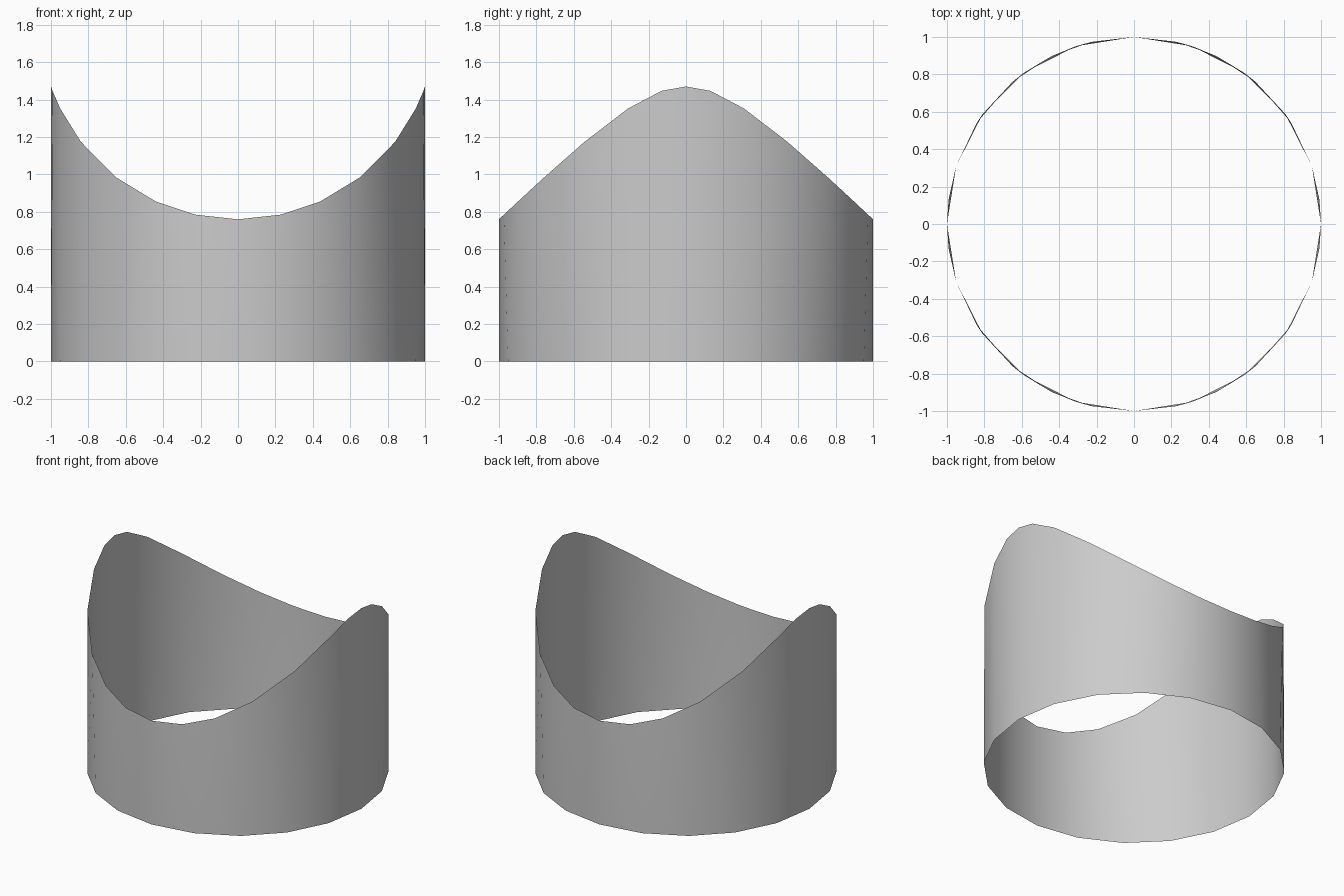
import bpy
import bmesh
from math import sin, cos, pi, asin, sqrt, radians

cube = bpy.data.objects.get("Cube")
if cube:
    bpy.data.objects.remove(cube, do_unlink=True)

SADDLE_R = 1.059    # radius of the crosswise curve that shapes the rim
LOW_RIM = 0.76      # rim height at the front and back

# Plain grey material
mat = bpy.data.materials.new("plain_grey")
mat.use_nodes = True
grey = (0.6, 0.6, 0.6, 1.0)
mat.diffuse_color = grey
mat.node_tree.nodes["Principled BSDF"].inputs["Base Color"].default_value = grey


def rim_height(x):
    return LOW_RIM + SADDLE_R - sqrt(SADDLE_R ** 2 - x * x)


def full_turn(quarter):
    """Mirror the angles of one quarter (0 to 90 degrees) around the circle."""
    half = quarter + [pi - a for a in reversed(quarter[:-1])]
    return half + [2 * pi - a for a in reversed(half[1:-1])]


# Angles start at the front (-y) and run towards +x
base_angles = full_turn([radians(18 * i) for i in range(6)])
rim_quarter = [asin(x) for x in (0, 0.228, 0.44, 0.65, 0.84, 0.951)]
rim_angles = full_turn(rim_quarter + [radians(82.5), pi / 2])

# Open wall: base ring and saddle rim stitched together
bm = bmesh.new()
base = [bm.verts.new((sin(a), -cos(a), 0)) for a in base_angles]
rim = [bm.verts.new((sin(a), -cos(a), rim_height(sin(a)))) for a in rim_angles]
base_angles.append(2 * pi)
rim_angles.append(2 * pi)
nb, nr = len(base), len(rim)
i = j = 0
while i < nb or j < nr:
    step_base = j == nr or (i < nb and base_angles[i + 1] <= rim_angles[j + 1])
    if step_base:
        bm.faces.new((base[i], base[(i + 1) % nb], rim[j % nr]))
        i += 1
    else:
        bm.faces.new((base[i % nb], rim[(j + 1) % nr], rim[j]))
        j += 1
for face in bm.faces:
    face.smooth = True

mesh = bpy.data.meshes.new("saddle_cut_sleeve")
bm.to_mesh(mesh)
bm.free()
mesh.materials.append(mat)
sleeve = bpy.data.objects.new("saddle_cut_sleeve", mesh)
bpy.context.collection.objects.link(sleeve)
